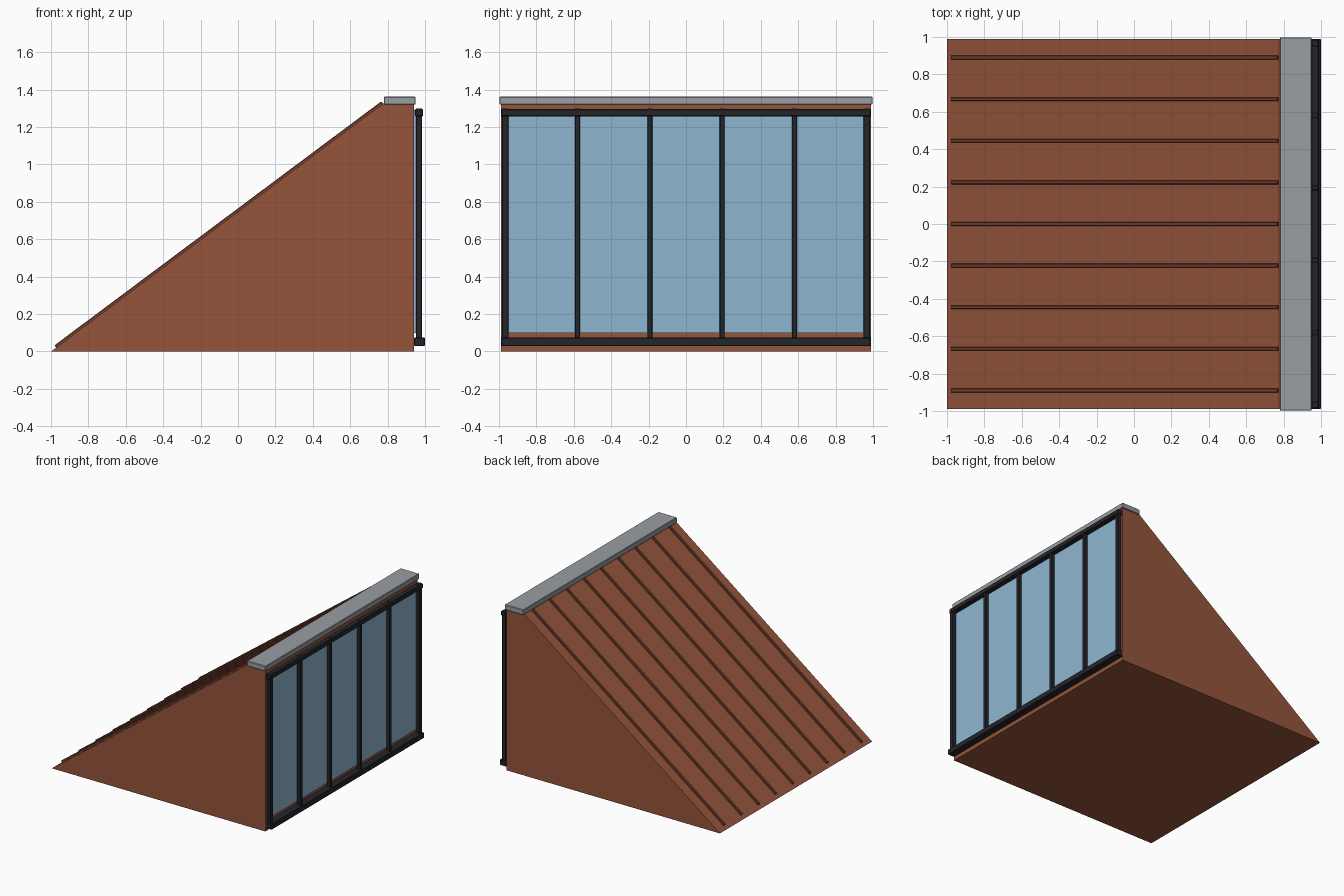
import bpy
import math

if "Cube" in bpy.data.objects:
    bpy.data.objects.remove(bpy.data.objects["Cube"])


def material(name, rgb):
    m = bpy.data.materials.new(name)
    m.diffuse_color = (*rgb, 1)
    m.use_nodes = True
    m.node_tree.nodes["Principled BSDF"].inputs["Base Color"].default_value = m.diffuse_color
    return m


CLAY = material("clay", (0.30, 0.09, 0.045))
RIB = material("rib_brown", (0.17, 0.05, 0.028))
FRAME = material("dark_frame", (0.018, 0.019, 0.024))
GLASS = material("glass_blue", (0.27, 0.47, 0.63))
METAL = material("cap_grey", (0.32, 0.34, 0.36))


def mesh_object(name, verts, faces, mat):
    me = bpy.data.meshes.new(name)
    me.from_pydata(verts, [], faces)
    me.materials.append(mat)
    ob = bpy.data.objects.new(name, me)
    bpy.context.collection.objects.link(ob)
    return ob


def bevel(ob, width):
    mod = ob.modifiers.new("edge", "BEVEL")
    mod.width = width
    mod.segments = 1
    return ob


def prism(name, profile, y0, y1, mat, edge=0):
    """Extrude an x-z profile (counter-clockwise seen from the front) along y."""
    n = len(profile)
    verts = [(x, y, z) for y in (y0, y1) for x, z in profile]
    faces = [list(range(n)), list(range(2 * n - 1, n - 1, -1))]
    faces += [[i, i + n, (i + 1) % n + n, (i + 1) % n] for i in range(n)]
    ob = mesh_object(name, verts, faces, mat)
    return bevel(ob, edge) if edge else ob


def box(name, x, y, z, mat, edge=0):
    profile = [(x[0], z[0]), (x[1], z[0]), (x[1], z[1]), (x[0], z[1])]
    return prism(name, profile, *y, mat, edge)


# wedge-shaped body
TOP_X, TOP_Z = 0.775, 1.325
prism("roof_body", [(-1, 0), (0.94, 0), (0.94, TOP_Z), (TOP_X, TOP_Z)],
      -0.988, 0.988, CLAY)

# standing seams down the slope
slope = math.atan2(TOP_Z, TOP_X + 1)
c, s = math.cos(slope), math.sin(slope)


def on_slope(along, up):
    return (-1 + along * c - up * s, along * s + up * c)


length = math.hypot(TOP_X + 1, TOP_Z)
seam = [on_slope(0.035, -0.005), on_slope(length, -0.005),
        on_slope(length, 0.015), on_slope(0.035, 0.015)]
for i in range(9):
    y = -0.89 + i * 0.2225
    prism(f"roof_seam_{i + 1}", seam, y - 0.01, y + 0.01, RIB, 0.003)

# ridge cap
box("ridge_cap", (0.78, 0.95), (-0.998, 0.998), (1.32, 1.363), METAL, 0.004)

# glazing
box("glass_pane", (0.935, 0.952), (-0.96, 0.96), (0.1, 1.29), GLASS)

# window frame
box("bottom_rail", (0.94, 1.0), (-0.99, 0.99), (0.028, 0.075), FRAME, 0.005)
box("top_rail", (0.946, 0.99), (-0.99, 0.99), (1.257, 1.297), FRAME, 0.005)
for i in range(6):
    y = -0.967 + i * 0.3868
    w = 0.017 if i in (0, 5) else 0.013
    box(f"mullion_{i + 1}", (0.951, 0.984), (y - w, y + w), (0.032, 1.3), FRAME, 0.003)
